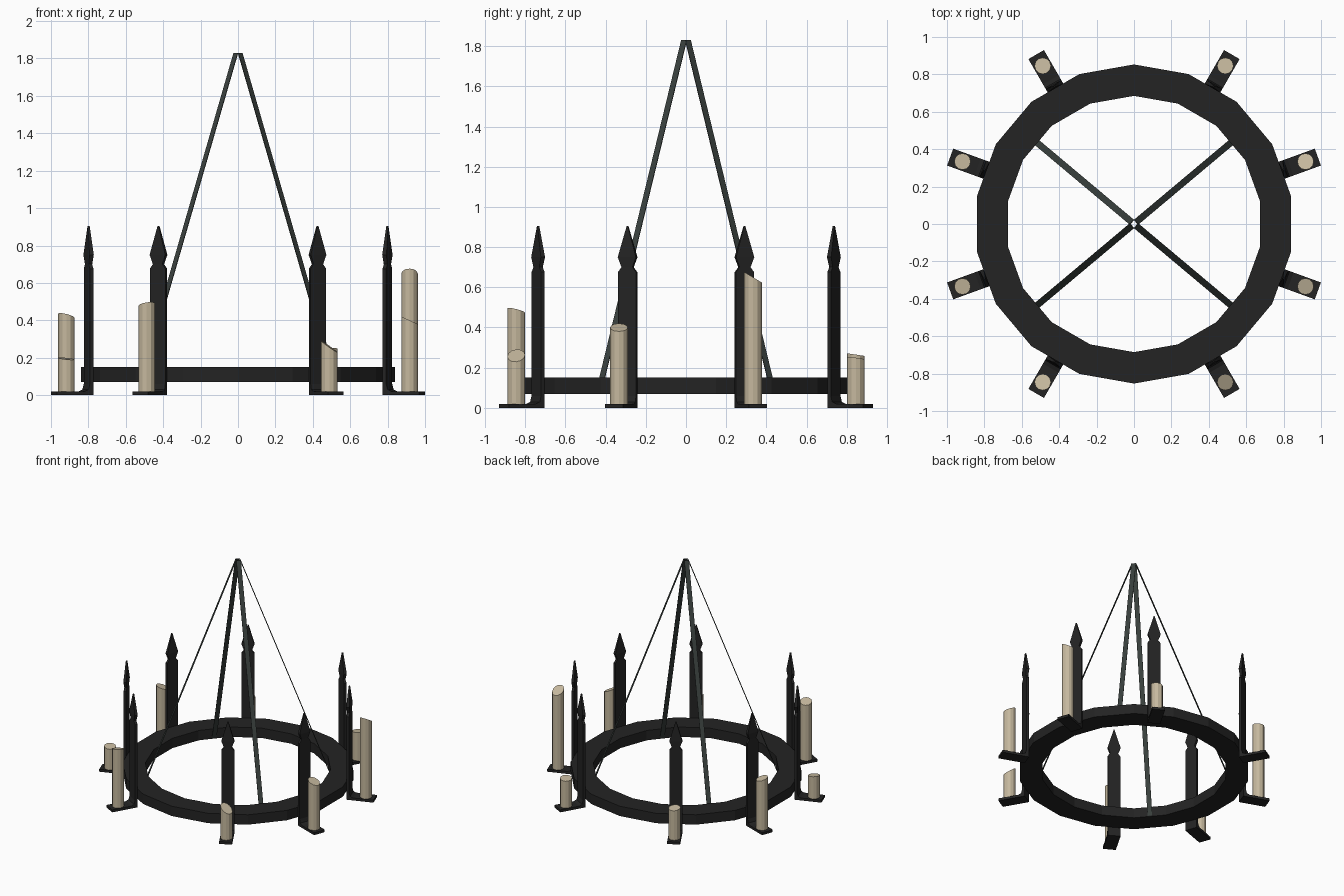
import bpy, bmesh, math
from mathutils import Vector, Matrix

if "Cube" in bpy.data.objects:
    bpy.data.objects.remove(bpy.data.objects["Cube"])


def material(name, rgb):
    m = bpy.data.materials.new(name)
    m.diffuse_color = (*rgb, 1)
    m.use_nodes = True
    m.node_tree.nodes["Principled BSDF"].inputs["Base Color"].default_value = m.diffuse_color
    return m


IRON = material("black iron", (0.017, 0.017, 0.017))
STEEL = material("grey green steel", (0.042, 0.052, 0.048))
WAX = material("cream wax", (0.56, 0.48, 0.34))


def finish(name, bm, mat, angle=0.0):
    """Turn a bmesh into an object, rotated about z by angle degrees."""
    bmesh.ops.recalc_face_normals(bm, faces=bm.faces)
    bmesh.ops.rotate(bm, verts=bm.verts, cent=(0, 0, 0),
                     matrix=Matrix.Rotation(math.radians(angle), 3, 'Z'))
    me = bpy.data.meshes.new(name)
    bm.to_mesh(me)
    bm.free()
    me.materials.append(mat)
    ob = bpy.data.objects.new(name, me)
    bpy.context.collection.objects.link(ob)


def loft(loops, closed=False):
    """Skin a list of equal-length point loops; cap the ends unless closed."""
    bm = bmesh.new()
    rows = [[bm.verts.new(p) for p in loop] for loop in loops]
    n = len(rows[0])
    pairs = list(zip(rows, rows[1:])) + ([(rows[-1], rows[0])] if closed else [])
    for a, b in pairs:
        for i in range(n):
            j = (i + 1) % n
            bm.faces.new((a[i], a[j], b[j], b[i]))
    if not closed:
        bm.faces.new(rows[0])
        bm.faces.new(rows[-1])
    return bm


def strap(sections):
    """Flat bar from (r_in, z_in, r_out, z_out, half_width) sections."""
    return loft([[(a, -w, b), (a, w, b), (c, w, d), (c, -w, d)]
                 for a, b, c, d, w in sections])


# Main hoop: 18-sided band with square section
hoop = []
for i in range(18):
    a = math.radians(10 + 20 * i)
    hoop.append([(r * math.cos(a), r * math.sin(a), z)
                 for r, z in ((0.685, 0.07), (0.853, 0.07), (0.853, 0.15), (0.685, 0.15))])
finish("hoop", loft(hoop, closed=True), IRON)

# Bracket: foot plate, filleted corner, upright and spear tip
W = 0.048
BRACKET = [
    (1.046, 0, 1.046, 0.02, W),
    (0.89, 0, 0.89, 0.02, W),
    (0.84, 0, 0.868, 0.03, W),
    (0.84, 0.06, 0.86, 0.06, W),
    (0.84, 0.675, 0.86, 0.675, W),
    (0.84, 0.70, 0.86, 0.70, 0.029),
    (0.838, 0.75, 0.862, 0.75, 0.048),
    (0.845, 0.905, 0.855, 0.905, 0.003),
]

# Candles: angle, height at the middle, top slope in x and y
CANDLES = [
    (20, 0.65, 0.0, -0.6), (60, 0.245, 0.1, -0.1),
    (120, 0.265, 0.0, -0.15), (160, 0.425, -0.25, -0.2),
    (-20, 0.40, -0.45, 0.0), (-60, 0.26, -0.7, 0.1),
    (-120, 0.485, 0.15, -0.25), (-160, 0.195, -0.1, 0.1),
]
for ang, h, gx, gy in CANDLES:
    finish("bracket", strap(BRACKET), IRON, ang)
    t = math.radians(ang)
    cx, cy = 0.976 * math.cos(t), 0.976 * math.sin(t)
    offs = [(0.044 * math.cos(k * math.pi / 6), 0.044 * math.sin(k * math.pi / 6))
            for k in range(12)]
    bottom = [(cx + x, cy + y, 0.018) for x, y in offs]
    top = [(cx + x, cy + y, h + gx * x + gy * y) for x, y in offs]
    finish("candle", loft([bottom, top]), WAX)

# Hanging straps from the hoop's inner edge to the apex
for ang in (40, 140, 220, 320):
    finish("hanging_strap",
           strap([(0.677, 0.07, 0.681, 0.07, 0.0175),
                  (0.013, 1.83, 0.017, 1.83, 0.0175)]), STEEL, ang)
